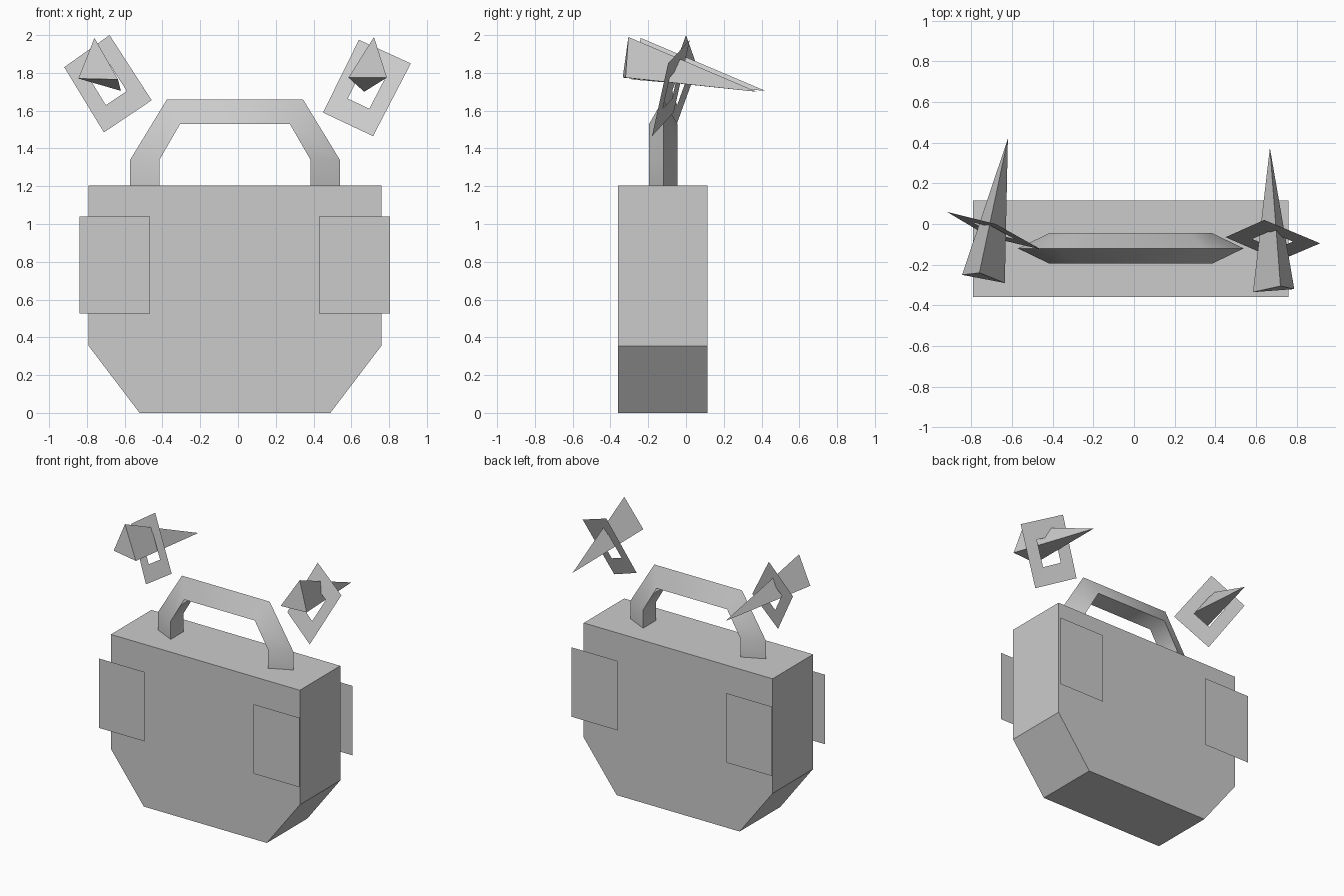
import bpy
from mathutils import Vector

if "Cube" in bpy.data.objects:
    bpy.data.objects.remove(bpy.data.objects["Cube"])


def make(name, verts, faces, smooth=None):
    mesh = bpy.data.meshes.new(name)
    mesh.from_pydata([tuple(v) for v in verts], [], faces)
    mesh.update()
    obj = bpy.data.objects.new(name, mesh)
    bpy.context.collection.objects.link(obj)
    bpy.ops.object.select_all(action='DESELECT')
    obj.select_set(True)
    bpy.context.view_layer.objects.active = obj
    if smooth:
        bpy.ops.object.shade_smooth_by_angle(angle=smooth)
    return obj


def loft(name, sections, smooth=None):
    """Closed skin between equal polygon sections, with both ends capped."""
    n, m = len(sections[0]), len(sections)
    verts = [v for s in sections for v in s]
    faces = [(i * n + j, i * n + (j + 1) % n, (i + 1) * n + (j + 1) % n, (i + 1) * n + j)
             for i in range(m - 1) for j in range(n)]
    faces += [tuple(reversed(range(n))), tuple(range((m - 1) * n, m * n))]
    obj = make(name, verts, faces, smooth)
    bpy.ops.object.mode_set(mode='EDIT')
    bpy.ops.mesh.select_all(action='SELECT')
    bpy.ops.mesh.normals_make_consistent(inside=False)
    bpy.ops.object.mode_set(mode='OBJECT')
    return obj


CX = -0.016  # middle of the body and handle

# body: chamfered profile extruded front to back
half = [(0.505, 0), (0.775, 0.355), (0.775, 1.205)]
outline = half + [(-x, z) for x, z in reversed(half)]
loft("body", [[(CX + x, y, z) for x, z in outline] for y in (-0.36, 0.115)])

# side panels: single flat sheets floating off the front and back
for depth, y in (("front", -0.43), ("back", 0.19)):
    for side, x0, x1 in (("left", -0.84, -0.465), ("right", 0.43, 0.805)):
        face = (0, 1, 2, 3) if depth == "front" else (3, 2, 1, 0)
        make(f"{depth}_{side}_panel",
             [(x0, y, 0.525), (x1, y, 0.525), (x1, y, 1.04), (x0, y, 1.04)], [face])

# handle: triangular tube with its ridge facing outwards
outer = [(0.555, 1.20), (0.555, 1.34), (0.36, 1.66)]
inner = [(0.40, 1.20), (0.40, 1.34), (0.29, 1.53)]
ribs = [(o, i, 1) for o, i in zip(outer, inner)]
ribs += [(o, i, -1) for o, i, _ in reversed(ribs)]
loft("handle", [[(CX + s * o[0], -0.12, o[1]),
                 (CX + s * i[0], -0.195, i[1]),
                 (CX + s * i[0], -0.045, i[1])] for o, i, s in ribs], smooth=1.2)


# spikes: three-sided cones pointing backwards
def spike(name, base, tip):
    make(name, base + [tip], [(0, 1, 2), (1, 0, 3), (2, 1, 3), (0, 2, 3)])


spike("left_spike", [(-0.76, -0.24, 1.985), (-0.845, -0.25, 1.77), (-0.635, -0.29, 1.765)],
      (-0.62, 0.42, 1.705))
spike("right_spike", [(0.72, -0.305, 1.99), (0.585, -0.335, 1.775), (0.788, -0.32, 1.775)],
      (0.668, 0.375, 1.70))


# frames: tilted flat rectangles with a similar hole
def frame(name, corners, hole):
    corners = [Vector(c) for c in corners]
    mid = sum(corners, Vector()) / 4
    holes = [mid.lerp(c, hole) for c in corners]
    make(name, corners + holes,
         [(i, (i + 1) % 4, (i + 1) % 4 + 4, i + 4) for i in range(4)])


frame("left_frame", [(-0.68, 0.0, 2.0), (-0.92, 0.06, 1.83),
                     (-0.71, -0.065, 1.485), (-0.457, -0.125, 1.655)], 0.44)
frame("right_frame", [(0.64, 0.02, 1.975), (0.45, -0.065, 1.59),
                      (0.715, -0.18, 1.465), (0.915, -0.095, 1.85)], 0.43)
